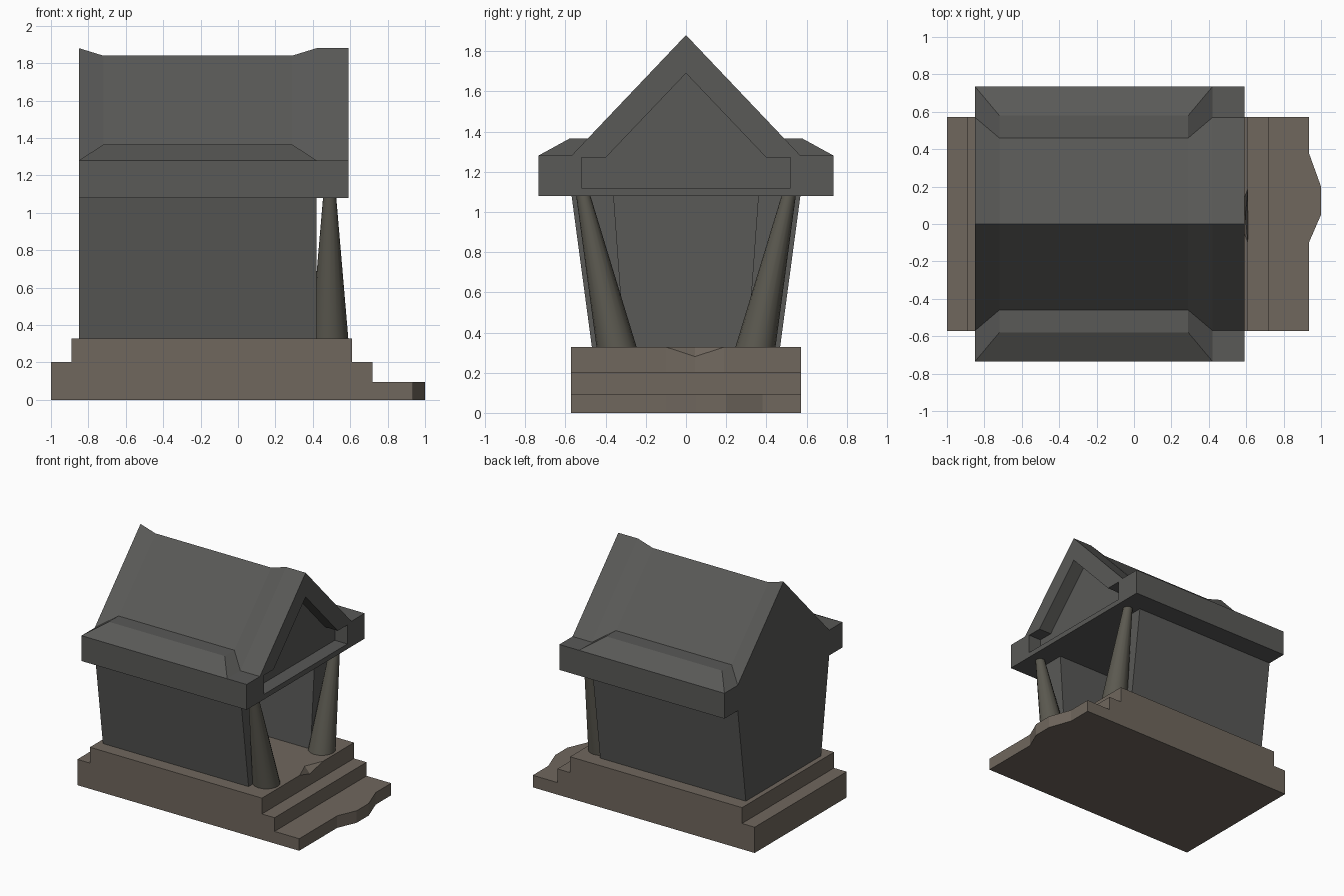
import bpy, bmesh, math

if "Cube" in bpy.data.objects:
    bpy.data.objects.remove(bpy.data.objects["Cube"])


def material(name, rgb):
    m = bpy.data.materials.new(name)
    m.diffuse_color = (*rgb, 1)
    m.use_nodes = True
    m.node_tree.nodes["Principled BSDF"].inputs["Base Color"].default_value = m.diffuse_color
    return m


STONE = material("warm_stone", (0.16, 0.135, 0.11))
SLATE = material("dark_slate", (0.10, 0.10, 0.095))
PILLAR = material("pillar_stone", (0.105, 0.10, 0.08))


def finish(name, bm, mat, smooth=False):
    bmesh.ops.remove_doubles(bm, verts=bm.verts, dist=1e-4)
    bmesh.ops.recalc_face_normals(bm, faces=bm.faces)
    me = bpy.data.meshes.new(name)
    bm.to_mesh(me)
    bm.free()
    me.materials.append(mat)
    ob = bpy.data.objects.new(name, me)
    bpy.context.collection.objects.link(ob)
    if smooth:
        bpy.context.view_layer.objects.active = ob
        ob.select_set(True)
        bpy.ops.object.shade_smooth_by_angle(angle=math.radians(30))
        ob.select_set(False)
    return ob


def loft(name, rings, mat, smooth=False):
    """Skin a series of equal-length rings and cap both ends."""
    bm = bmesh.new()
    loops = [[bm.verts.new(p) for p in r] for r in rings]
    n = len(loops[0])
    for a, b in zip(loops, loops[1:]):
        for i in range(n):
            j = (i + 1) % n
            bm.faces.new((a[i], a[j], b[j], b[i]))
    bm.faces.new(loops[0])
    bm.faces.new(loops[-1])
    bmesh.ops.dissolve_degenerate(bm, dist=1e-5, edges=bm.edges)
    return finish(name, bm, mat, smooth)


def section(x, pts):
    return [(x, y, z) for y, z in pts]


def slab(name, outline, z0, z1):
    loft(name, [[(x, y, z) for x, y in outline] for z in (z0, z1)], STONE)


# Stepped base: bottom tread has a worn outward bulge
W = 0.573
slab("bottom_step", [(-1, -W), (0.935, -W), (0.935, -0.1), (1, 0.05),
                     (1, 0.2), (0.935, 0.38), (0.935, W), (-1, W)], 0, 0.095)
slab("middle_step", [(-1, -W), (0.72, -W), (0.72, W), (-1, W)], 0.095, 0.203)

# Top platform with a chipped front edge
bm = bmesh.new()
plan = [(-0.89, -W), (0.61, -W), (0.61, -0.1), (0.61, 0.045), (0.61, 0.19), (0.61, W), (-0.89, W)]
low = [bm.verts.new((x, y, 0.203)) for x, y in plan]
top = [bm.verts.new((x, y, 0.328)) for x, y in plan]
top[3].co = (0.595, 0.045, 0.28)
inner = bm.verts.new((0.55, 0.045, 0.328))
for i in range(7):
    j = (i + 1) % 7
    bm.faces.new((low[i], low[j], top[j], top[i]))
bm.faces.new(low)
bm.faces.new(top[:3] + [inner] + top[4:])
bm.faces.new((top[2], top[3], inner))
bm.faces.new((top[3], top[4], inner))
finish("platform", bm, STONE)

# Chamber: outward-leaning side walls and a back wall
for s, side in ((-1, "right"), (1, "left")):
    prof = [(s * 0.468, 0.325), (s * 0.57, 1.085), (s * 0.36, 1.085), (s * 0.305, 0.325)]
    loft(side + "_wall", [section(-0.85, prof), section(0.42, prof)], SLATE)
back = [(-0.305, 0.325), (0.305, 0.325), (0.36, 1.085), (-0.36, 1.085)]
loft("back_wall", [section(-0.85, back), section(-0.7, back)], SLATE)


# Leaning tapered columns
def circle(y, z, r, n=16):
    return [(0.49 + r * math.cos(2 * math.pi * i / n),
             y + r * math.sin(2 * math.pi * i / n), z) for i in range(n)]


for s, side in ((-1, "right"), (1, "left")):
    loft(side + "_column", [circle(s * 0.345, 0.325, 0.1),
                            circle(s * 0.512, 1.085, 0.035)], PILLAR, True)


# Roof: raised gables at both ends, lower middle, recessed front pediment
def gable(half):
    return half + [(-y, z) for y, z in reversed(half[:-1])]


end = gable([(-0.735, 1.08), (-0.735, 1.28), (-0.735, 1.28), (-0.57, 1.28), (0, 1.88)])
mid = gable([(-0.735, 1.08), (-0.735, 1.28), (-0.58, 1.365), (-0.46, 1.365), (0, 1.84)])
recess = gable([(-0.52, 1.12), (-0.52, 1.27), (-0.52, 1.27), (-0.4, 1.27), (0, 1.69)])

bm = bmesh.new()
rings = [section(-0.85, end), section(-0.72, mid), section(0.29, mid), section(0.42, end),
         section(0.59, end), section(0.59, recess), section(0.48, recess)]
loops = [[bm.verts.new(p) for p in r] for r in rings]
for a, b in zip(loops, loops[1:]):
    for i in range(len(a)):
        j = (i + 1) % len(a)
        bm.faces.new((a[i], a[j], b[j], b[i]))
bm.faces.new(loops[0])
bm.faces.new(loops[-1])
finish("roof", bm, SLATE)
